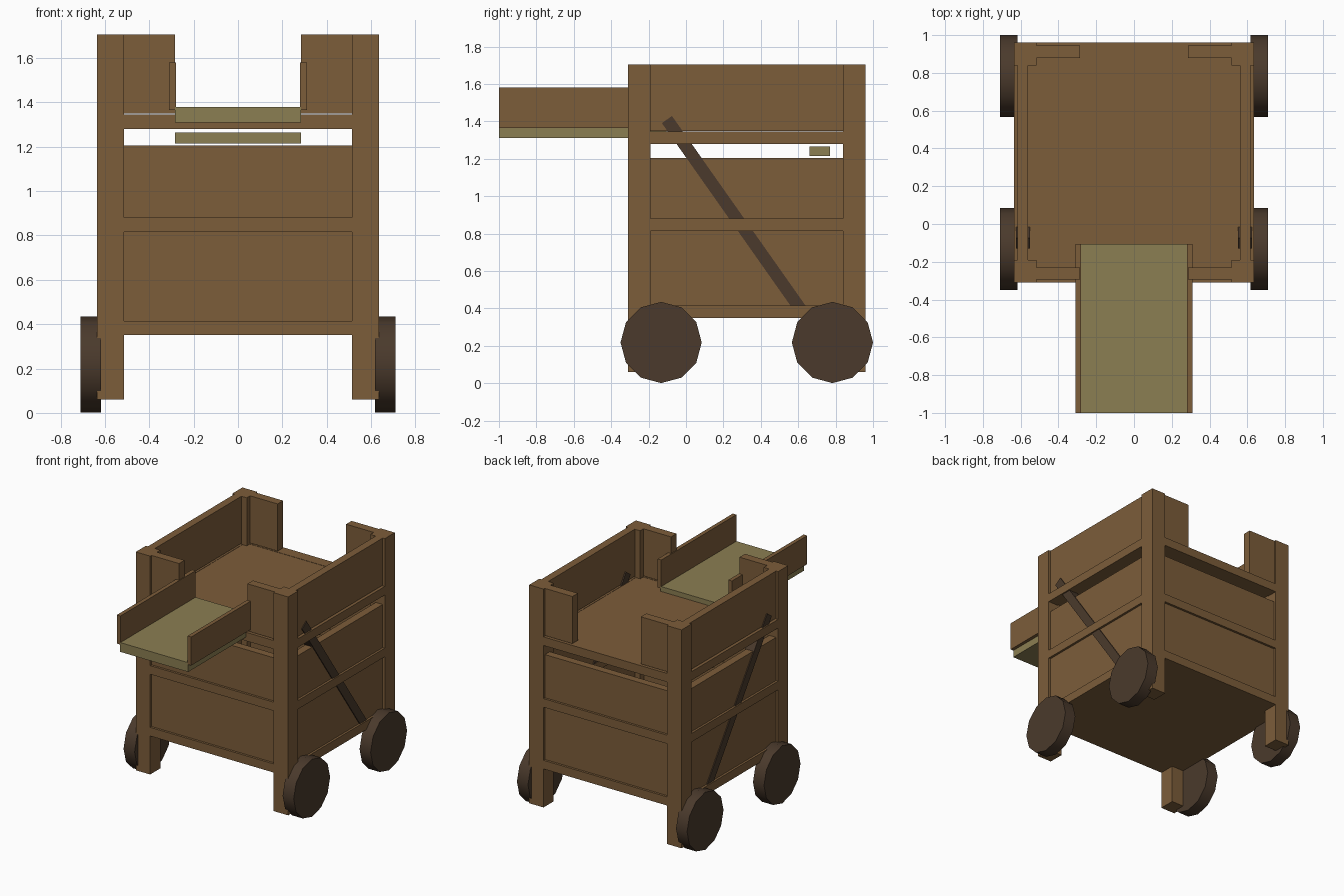
import bpy
import math
from mathutils import Vector

cube = bpy.data.objects.get("Cube")
if cube:
    bpy.data.objects.remove(cube, do_unlink=True)


def material(name, rgb):
    m = bpy.data.materials.new(name)
    m.use_nodes = True
    m.diffuse_color = (*rgb, 1)
    m.node_tree.nodes["Principled BSDF"].inputs["Base Color"].default_value = (*rgb, 1)
    return m


WOOD = material("brown_wood", (0.202, 0.109, 0.042))
PLANK = material("pale_plank", (0.258, 0.209, 0.084))
DARK = material("dark_wood", (0.069, 0.042, 0.025))


def box(name, xs, ys, zs, mat=WOOD):
    """Axis-aligned box from its extents."""
    lo, hi = [Vector(v) for v in zip(xs, ys, zs)]
    bpy.ops.mesh.primitive_cube_add(size=1, location=(lo + hi) / 2)
    ob = bpy.context.object
    ob.name = name
    ob.scale = hi - lo
    bpy.ops.object.transform_apply(location=False, rotation=False, scale=True)
    ob.data.materials.append(mat)
    return ob


def span(side, a, b):
    """Mirror an interval to the given side."""
    return sorted((side * a, side * b))


MID = 0.325            # body centre along y
HALF = 0.635           # half width of the square body
POST = 0.515           # inner face of the corner posts


def across(side, a, b):
    """Interval along y, measured outward from the body centre."""
    return [MID + v for v in span(side, a, b)]


RAILS = {"bottom": (0.35, 0.415), "middle": (0.815, 0.88), "top": (1.28, 1.345)}
SIDES = ((-1, "right"), (1, "left"))
ENDS = ((-1, "front"), (1, "back"))

# Corner posts and wheels
for sx, side in SIDES:
    for sy, end in ENDS:
        box(f"{end}_{side}_post", span(sx, POST, HALF), across(sy, POST, HALF), (0.06, 1.705))
        bpy.ops.mesh.primitive_cylinder_add(
            vertices=12, radius=0.217, depth=0.092,
            location=(sx * 0.663, MID + sy * 0.458, 0.218), rotation=(0, math.pi / 2, 0))
        wheel = bpy.context.object
        wheel.name = f"{end}_{side}_wheel"
        wheel.data.materials.append(DARK)
        bpy.ops.object.shade_smooth_by_angle(angle=math.radians(40))

# Side walls: rails, recessed panels and the upper parapet
for sx, side in SIDES:
    length = (MID - POST, MID + POST)
    for level, zs in RAILS.items():
        box(f"{side}_{level}_rail", span(sx, 0.55, HALF), length, zs)
    box(f"{side}_lower_panel", span(sx, 0.56, 0.618), length, (0.37, 1.205))
    box(f"{side}_parapet", span(sx, 0.56, 0.618), length, (1.35, 1.705))

# End walls: rails, recessed panels and short corner boards
for sy, end in ENDS:
    for level, zs in RAILS.items():
        box(f"{end}_{level}_rail", (-POST, POST), across(sy, 0.55, HALF), zs)
    box(f"{end}_lower_panel", (-POST, POST), across(sy, 0.56, 0.618), (0.37, 1.205))
    for sx, side in SIDES:
        box(f"{end}_{side}_corner_board", span(sx, 0.285, POST),
            across(sy, 0.555, 0.62), (1.35, 1.705))

# Floor and upper deck
box("floor", (-0.55, 0.55), (MID - 0.55, MID + 0.55), (0.35, 0.40))
box("deck", (-0.56, 0.56), (MID - 0.56, MID + 0.56), (1.285, 1.343))

# Diagonal braces on both sides
top, foot = Vector((0, -0.102, 1.41)), Vector((0, 0.62, 0.385))
run = foot - top
for sx, side in SIDES:
    brace = box(f"{side}_brace", (-0.037, 0.037), (-0.033, 0.033),
                (-run.length / 2, run.length / 2), DARK)
    brace.location = (top + foot) / 2 + Vector((sx * 0.588, 0, 0))
    brace.rotation_euler.x = math.atan2(run.y, -run.z)

# Projecting gangway with side boards, and the loose plank under the deck
box("gangway", (-0.285, 0.285), (-1.0, -0.105), (1.31, 1.38), PLANK)
for sx, side in SIDES:
    box(f"{side}_gangway_board", span(sx, 0.28, 0.31), (-1.0, -0.105), (1.365, 1.58))
box("under_deck_plank", (-0.285, 0.285), (0.66, 0.77), (1.215, 1.265), PLANK)
